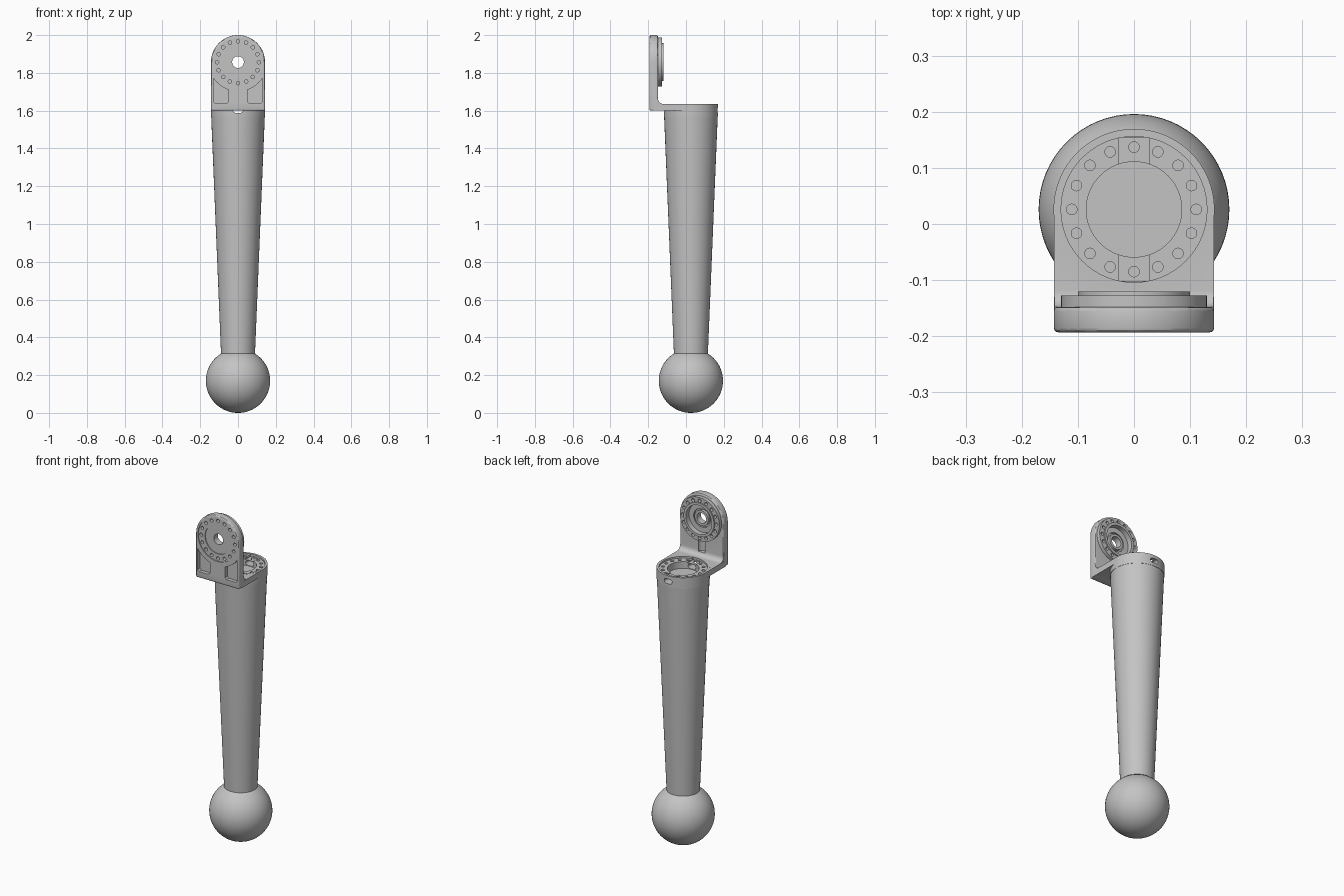
import bpy
import bmesh
from math import sin, cos, pi, sqrt, radians
from mathutils import Matrix, Vector

if "Cube" in bpy.data.objects:
    bpy.data.objects.remove(bpy.data.objects["Cube"])

grey = bpy.data.materials.new("plain grey")
grey.use_nodes = True
colour = (0.55, 0.55, 0.55, 1)
grey.diffuse_color = colour
grey.node_tree.nodes["Principled BSDF"].inputs["Base Color"].default_value = colour

AXIS_Y = 0.026            # arm axis
HUB_Z = 1.857             # centre of the upright hub
W = 0.143                 # half width of the bracket
FRONT, BACK = -0.193, -0.148
SHELF, TOP = 1.60, 1.635


def make(name, bm):
    bmesh.ops.recalc_face_normals(bm, faces=bm.faces)
    mesh = bpy.data.meshes.new(name)
    bm.to_mesh(mesh)
    bm.free()
    mesh.materials.append(grey)
    ob = bpy.data.objects.new(name, mesh)
    bpy.context.scene.collection.objects.link(ob)
    return ob


def prism(name, points, axis, lo, hi):
    """Extrude a flat outline along x (y,z points), y (x,z) or z (x,y)."""
    place = {"x": lambda a, b, d: (d, a, b),
             "y": lambda a, b, d: (a, d, b),
             "z": lambda a, b, d: (a, b, d)}[axis]
    bm = bmesh.new()
    face = bm.faces.new([bm.verts.new(place(a, b, lo)) for a, b in points])
    out = bmesh.ops.extrude_face_region(bm, geom=[face])
    moved = [v for v in out["geom"] if isinstance(v, bmesh.types.BMVert)]
    bmesh.ops.translate(bm, verts=moved, vec=Vector(place(0, 0, hi - lo)))
    return make(name, bm)


def arc(cx, cy, r, start, end, n):
    return [(cx + r * cos(radians(start + (end - start) * i / n)),
             cy + r * sin(radians(start + (end - start) * i / n)))
            for i in range(n + 1)]


def disc(name, axis, r, lo, hi, n=64):
    centre = AXIS_Y if axis == "z" else HUB_Z
    return prism(name, arc(0, centre, r, 0, 360, n)[:-1], axis, lo, hi)


def hole_ring(name, axis, lo, hi):
    """Sixteen small drills spaced on one circle."""
    bm = bmesh.new()
    for i in range(16):
        a = 2 * pi * i / 16
        u, v, d = 0.111 * cos(a), 0.111 * sin(a), (lo + hi) / 2
        if axis == "z":
            m = Matrix.Translation((u, AXIS_Y + v, d))
        else:
            m = Matrix.Translation((u, d, HUB_Z + v)) @ Matrix.Rotation(pi / 2, 4, "X")
        bmesh.ops.create_cone(bm, cap_ends=True, segments=14, radius1=0.0095,
                              radius2=0.0095, depth=hi - lo, matrix=m)
    return make(name, bm)


def apply_modifiers(ob):
    graph = bpy.context.evaluated_depsgraph_get()
    mesh = bpy.data.meshes.new_from_object(ob.evaluated_get(graph))
    ob.modifiers.clear()
    ob.data = mesh


def combine(ob, others, operation):
    for other in others:
        mod = ob.modifiers.new(other.name, "BOOLEAN")
        mod.operation = operation
        mod.solver = "EXACT"
        mod.object = other
    apply_modifiers(ob)
    for other in others:
        bpy.data.objects.remove(other)


def smooth(ob, angle=30):
    bpy.ops.object.select_all(action="DESELECT")
    ob.select_set(True)
    bpy.context.view_layer.objects.active = ob
    bpy.ops.object.shade_smooth_by_angle(angle=radians(angle))


# Ball at the foot
bm = bmesh.new()
bmesh.ops.create_uvsphere(bm, u_segments=64, v_segments=32, radius=0.17,
                          matrix=Matrix.Translation((0, AXIS_Y, 0.17)))
smooth(make("ball_foot", bm))

# Tapered arm
bm = bmesh.new()
low, high = 0.315, 1.572
bmesh.ops.create_cone(bm, cap_ends=True, segments=64, radius1=0.09, radius2=0.142,
                      depth=high - low,
                      matrix=Matrix.Translation((0, AXIS_Y, (low + high) / 2)))
smooth(make("tapered_arm", bm))

# Upright plate with round top and softened edges
outline = [(-W, SHELF), (W, SHELF)] + arc(0, HUB_Z, W, 0, 180, 48)
bracket = prism("bracket", outline, "y", FRONT, BACK)
bevel = bracket.modifiers.new("soft_edges", "BEVEL")
bevel.width = 0.008
bevel.segments = 3
bevel.limit_method = "ANGLE"
apply_modifiers(bracket)

# Shelf, collar, inside fillet and rear hub
r = 0.03
shelf = prism("shelf", [(W, -0.17), (W, AXIS_Y), (-W, AXIS_Y), (-W, -0.17)],
              "z", SHELF + 0.0005, TOP)
collar = disc("collar", "z", W + 0.0005, 1.57, TOP + 0.0005)
fillet = prism("fillet", [(-0.17, TOP - 0.01), (BACK + r, TOP - 0.01)]
               + arc(BACK + r, TOP + r, r, 270, 180, 8) + [(-0.17, TOP + r)],
               "x", -W + 0.001, W - 0.001)
hub = disc("hub", "y", 0.13, BACK - 0.01, -0.127)
hub_rim = disc("hub_rim", "y", 0.1, BACK - 0.01, -0.12)
combine(bracket, [shelf, collar, fillet, hub, hub_rim], "UNION")

# Collar recess, bore, drilled ring, top grooves and cable slot
slot = (arc(0.012, 1.602, 0.014, -90, 90, 8) + arc(-0.012, 1.602, 0.014, 90, 270, 8))
groove = 0.027
collar_cuts = [
    disc("collar_recess", "z", 0.13, TOP - 0.01, TOP + 0.02),
    disc("collar_bore", "z", 0.085, 1.585, TOP + 0.03),
    hole_ring("collar_holes", "z", 1.597, TOP + 0.01),
    prism("collar_groove", [(-groove, AXIS_Y - 0.128), (groove, AXIS_Y - 0.128),
                            (groove, AXIS_Y + 0.128), (-groove, AXIS_Y + 0.128)],
          "z", TOP - 0.016, TOP + 0.01),
    prism("cable_slot", slot, "y", -0.135, 0.2),
]

# Hub recesses, drilled ring, centre hole and cable channel
hub_cuts = [
    disc("front_recess", "y", 0.128, FRONT - 0.01, FRONT + 0.005),
    disc("front_dish", "y", 0.085, FRONT - 0.02, FRONT + 0.010),
    disc("rear_recess", "y", 0.085, -0.150, -0.10),
    disc("rear_dish", "y", 0.055, -0.162, -0.09),
    disc("centre_hole", "y", 0.031, FRONT - 0.03, -0.08, 32),
    hole_ring("front_holes", "y", FRONT - 0.01, FRONT + 0.025),
    hole_ring("rear_holes", "y", -0.145, -0.10),
    prism("channel", arc(0, BACK, 0.022, 0, 360, 24)[:-1], "z", 1.655, 1.735),
]

# Mirrored front pockets following the hub circle
for side, label in ((1, "left"), (-1, "right")):
    xs = [0.13 - 0.01 * i for i in range(9)]
    top = [(x, HUB_Z - sqrt(0.155 ** 2 - x * x)) for x in xs]
    pocket = [(0.06, 1.637), (0.12, 1.637), (0.13, 1.647)] + top + [(0.05, 1.647)]
    hub_cuts.append(prism(label + "_pocket", [(side * x, z) for x, z in pocket],
                          "y", FRONT - 0.01, FRONT + 0.022))

combine(bracket, collar_cuts + hub_cuts, "DIFFERENCE")

# Boss around the centre hole
boss = disc("hub_boss", "y", 0.045, -0.175, -0.145)
combine(boss, [disc("boss_hole", "y", 0.031, -0.3, 0, 32)], "DIFFERENCE")

for ob in (bracket, boss):
    smooth(ob)
